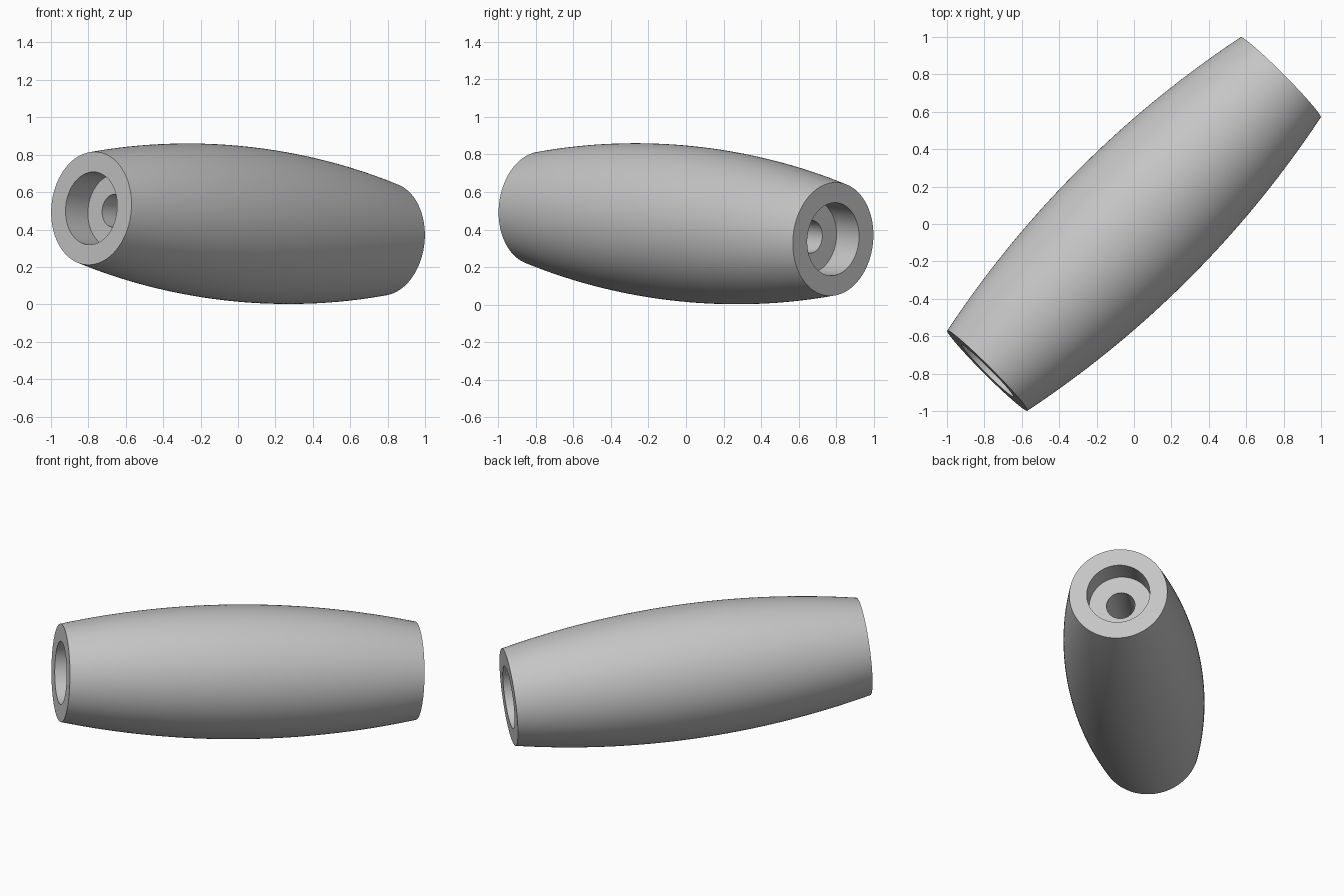
import bpy
import bmesh
import math
from mathutils import Vector

cube = bpy.data.objects.get("Cube")
if cube:
    bpy.data.objects.remove(cube, do_unlink=True)

# Main dimensions
HALF = 1.112
R_END, R_MID = 0.303, 0.415
R_RECESS, R_BORE = 0.195, 0.088
DEPTH = 0.17
STEPS, SEGMENTS = 32, 128

grey = bpy.data.materials.new("satin_grey")
grey.use_nodes = True
colour = (0.56, 0.56, 0.56, 1)
grey.diffuse_color = colour
grey.node_tree.nodes["Principled BSDF"].inputs["Base Color"].default_value = colour

# Half section: bulged outer arc, then a stepped bore running through
arc_r = (HALF ** 2 + (R_MID - R_END) ** 2) / (2 * (R_MID - R_END))
profile = []
for i in range(STEPS + 1):
    t = HALF * (2 * i / STEPS - 1)
    profile.append((R_MID - arc_r + math.sqrt(arc_r ** 2 - t ** 2), t))
floor = HALF - DEPTH
profile += [(R_RECESS, HALF), (R_RECESS, floor), (R_BORE, floor),
            (R_BORE, -floor), (R_RECESS, -floor), (R_RECESS, -HALF)]

# Revolve the section into a solid
bm = bmesh.new()
verts = [bm.verts.new((r, 0, t)) for r, t in profile]
edges = [bm.edges.new((a, b)) for a, b in zip(verts, verts[1:] + verts[:1])]
bmesh.ops.spin(bm, geom=verts + edges, cent=(0, 0, 0), axis=(0, 0, 1),
               angle=2 * math.pi, steps=SEGMENTS)
bmesh.ops.remove_doubles(bm, verts=bm.verts, dist=0.0001)
bmesh.ops.recalc_face_normals(bm, faces=bm.faces)
mesh = bpy.data.meshes.new("barrel_handle")
bm.to_mesh(mesh)
bm.free()
mesh.materials.append(grey)

# Lay the handle diagonally with a slight tilt
handle = bpy.data.objects.new("barrel_handle", mesh)
bpy.context.collection.objects.link(handle)
handle.rotation_euler = Vector((1, 1, -0.105)).to_track_quat("Z", "Y").to_euler()
handle.location = (0, 0, 0.431)

bpy.context.view_layer.objects.active = handle
handle.select_set(True)
bpy.ops.object.shade_smooth_by_angle(angle=math.radians(30))
